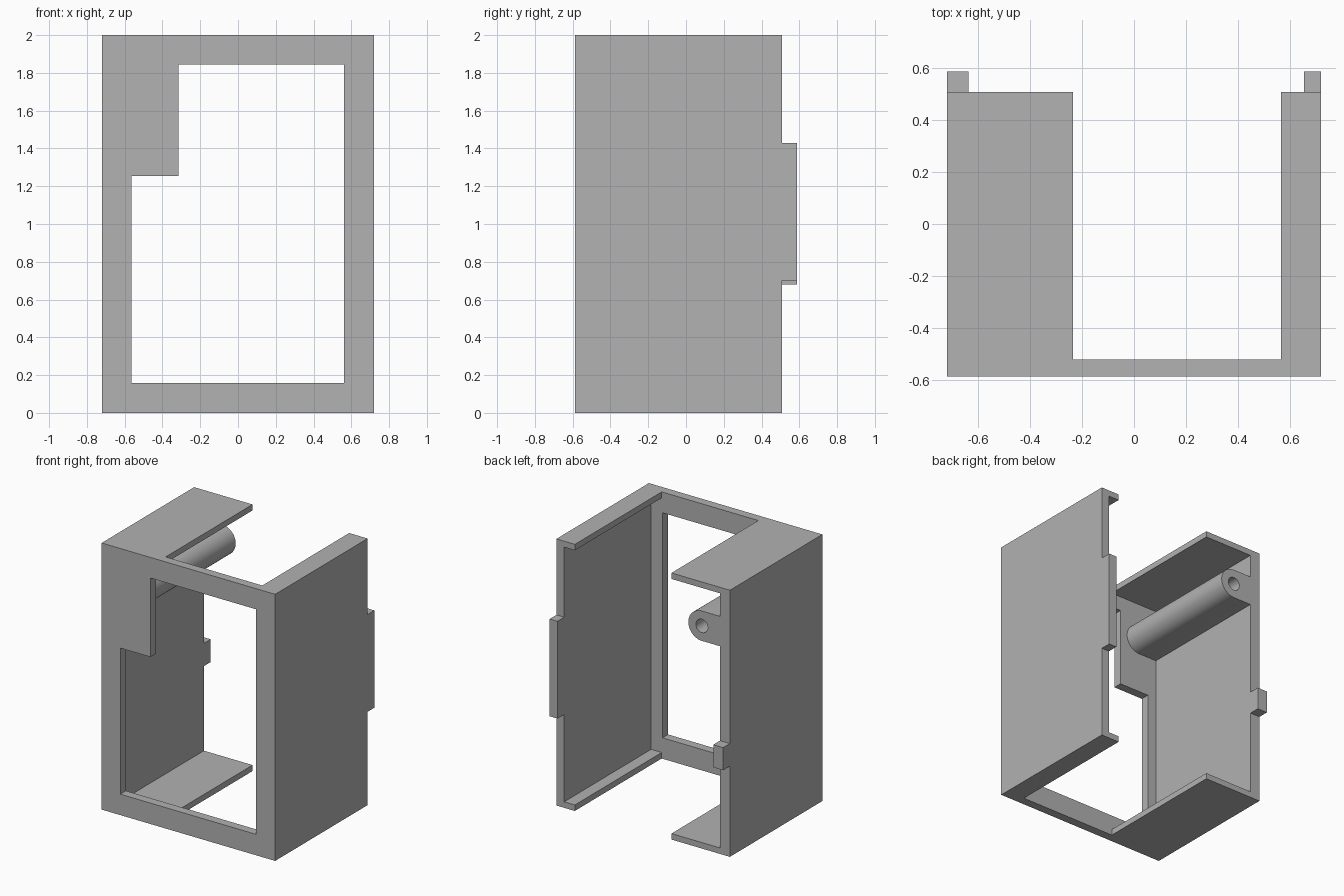
import bpy
import bmesh
import math
from mathutils import Vector

if "Cube" in bpy.data.objects:
    bpy.data.objects.remove(bpy.data.objects["Cube"], do_unlink=True)

grey = bpy.data.materials.new("plain_grey")
grey.use_nodes = True
grey.diffuse_color = (0.445, 0.445, 0.445, 1)
grey.node_tree.nodes["Principled BSDF"].inputs["Base Color"].default_value = grey.diffuse_color

# Main dimensions
W, FRONT, BACK, H = 0.72, -0.588, 0.508, 2.0
TAB_BACK = 0.588
FRONT_INNER = -0.522
LEFT_INNER, RIGHT_INNER = 0.655, -0.638
PLATE = 0.045


def prism(name, outline, y0, y1):
    """Extrude an (x, z) outline from y0 to y1."""
    bm = bmesh.new()
    face = bm.faces.new([bm.verts.new((x, y0, z)) for x, z in outline])
    new = bmesh.ops.extrude_face_region(bm, geom=[face])["geom"]
    verts = [v for v in new if isinstance(v, bmesh.types.BMVert)]
    bmesh.ops.translate(bm, verts=verts, vec=Vector((0, y1 - y0, 0)))
    bmesh.ops.recalc_face_normals(bm, faces=bm.faces)
    mesh = bpy.data.meshes.new(name)
    bm.to_mesh(mesh)
    bm.free()
    mesh.materials.append(grey)
    obj = bpy.data.objects.new(name, mesh)
    bpy.context.collection.objects.link(obj)
    return obj


def box(name, x0, x1, y0, y1, z0, z1):
    return prism(name, [(x0, z0), (x1, z0), (x1, z1), (x0, z1)], y0, y1)


def arc(cx, cz, r, start, end, steps):
    angles = [math.radians(start + (end - start) * i / steps) for i in range(steps + 1)]
    return [(cx + r * math.cos(a), cz + r * math.sin(a)) for a in angles]


def combine(target, other, operation):
    """Apply a boolean and discard the helper."""
    mod = target.modifiers.new(operation.title(), "BOOLEAN")
    mod.operation, mod.solver, mod.object = operation, "EXACT", other
    bpy.context.view_layer.objects.active = target
    bpy.ops.object.modifier_apply(modifier=mod.name)
    bpy.data.objects.remove(other, do_unlink=True)


# Outer shell, hollowed from the back
shell = box("enclosure_shell", -W, W, FRONT, BACK, 0, H)
combine(shell, box("cavity", RIGHT_INNER, LEFT_INNER, FRONT_INNER, 1, PLATE, H - PLATE), "DIFFERENCE")

# Gap through the top and bottom plates
combine(shell, box("plate_gap", -0.235, 0.567, FRONT_INNER, 1, -1, 3), "DIFFERENCE")

# Stepped front window
window = [(-0.565, 0.157), (0.56, 0.157), (0.56, 1.845),
          (-0.315, 1.845), (-0.315, 1.253), (-0.565, 1.253)]
combine(shell, prism("window", window, -1, FRONT_INNER + 0.1), "DIFFERENCE")

# Screw boss: rounded bar joined to the right wall
bx, bz, br = -0.487, 1.67, 0.112
boss = [(RIGHT_INNER - 0.04, bz - br)] + arc(bx, bz, br, -90, 90, 24) + [(RIGHT_INNER - 0.04, bz + br)]
combine(shell, prism("screw_boss", boss, FRONT_INNER - 0.03, BACK), "UNION")
combine(shell, prism("screw_hole", arc(bx, bz, 0.05, 0, 345, 23), BACK - 0.4, 1), "DIFFERENCE")

# Locating tabs on the back edges of both walls
combine(shell, box("left_tab", LEFT_INNER, W, BACK - 0.05, TAB_BACK, 0.7, 1.43), "UNION")
combine(shell, box("right_tab", -W, RIGHT_INNER, BACK - 0.05, TAB_BACK, 0.68, 0.85), "UNION")

# Smooth only the round boss and hole
bpy.ops.object.select_all(action="DESELECT")
shell.select_set(True)
bpy.context.view_layer.objects.active = shell
bpy.ops.object.shade_smooth_by_angle(angle=math.radians(30))
